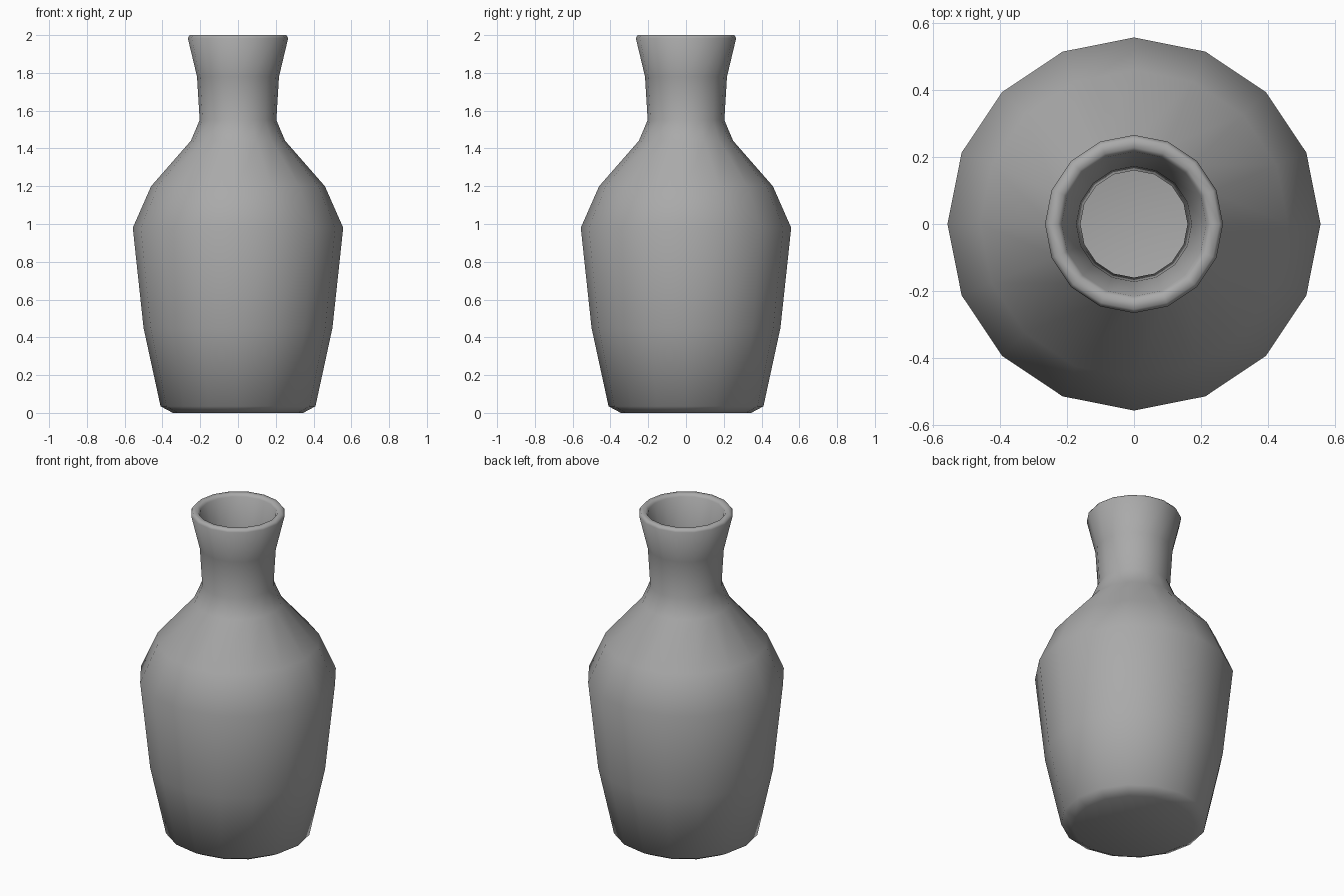
import bpy, bmesh, math

SIDES = 16

cube = bpy.data.objects.get("Cube")
if cube:
    bpy.data.objects.remove(cube, do_unlink=True)

clay = bpy.data.materials.new("grey clay")
clay.use_nodes = True
grey = (0.4, 0.4, 0.4, 1)
clay.diffuse_color = grey
clay.node_tree.nodes["Principled BSDF"].inputs["Base Color"].default_value = grey

# Radius and height, from the foot up the outer wall
outer = [(0.345, 0), (0.41, 0.035), (0.5, 0.45), (0.557, 0.98), (0.46, 1.2),
         (0.25, 1.44), (0.203, 1.55), (0.217, 1.78), (0.266, 1.985)]
# Rounded lip, then down the inner wall to the floor
lip = [(0.255, 2.0), (0.228, 2.0), (0.216, 1.985)]
inner = [(0.172, 1.78), (0.16, 1.54), (0.215, 1.41), (0.425, 1.17),
         (0.51, 0.97), (0.455, 0.45), (0.37, 0.08), (0.31, 0.05)]


def lathe(name, profile):
    """Turn a profile around z and close both ends with a centre point."""
    bm = bmesh.new()
    rings = []
    for r, z in profile:
        ring = []
        for i in range(SIDES):
            a = math.tau * i / SIDES
            ring.append(bm.verts.new((r * math.cos(a), r * math.sin(a), z)))
        rings.append(ring)
    for low, high in zip(rings, rings[1:]):
        for i in range(SIDES):
            j = (i + 1) % SIDES
            bm.faces.new((low[i], low[j], high[j], high[i]))
    bm.faces.new(rings[0][::-1])
    bm.faces.new(rings[-1])
    for face in bm.faces:
        face.smooth = True
    mesh = bpy.data.meshes.new(name)
    bm.to_mesh(mesh)
    bm.free()
    mesh.materials.append(clay)
    obj = bpy.data.objects.new(name, mesh)
    bpy.context.collection.objects.link(obj)
    return obj


# Hollow vase body
lathe("vase", outer + lip + inner)
